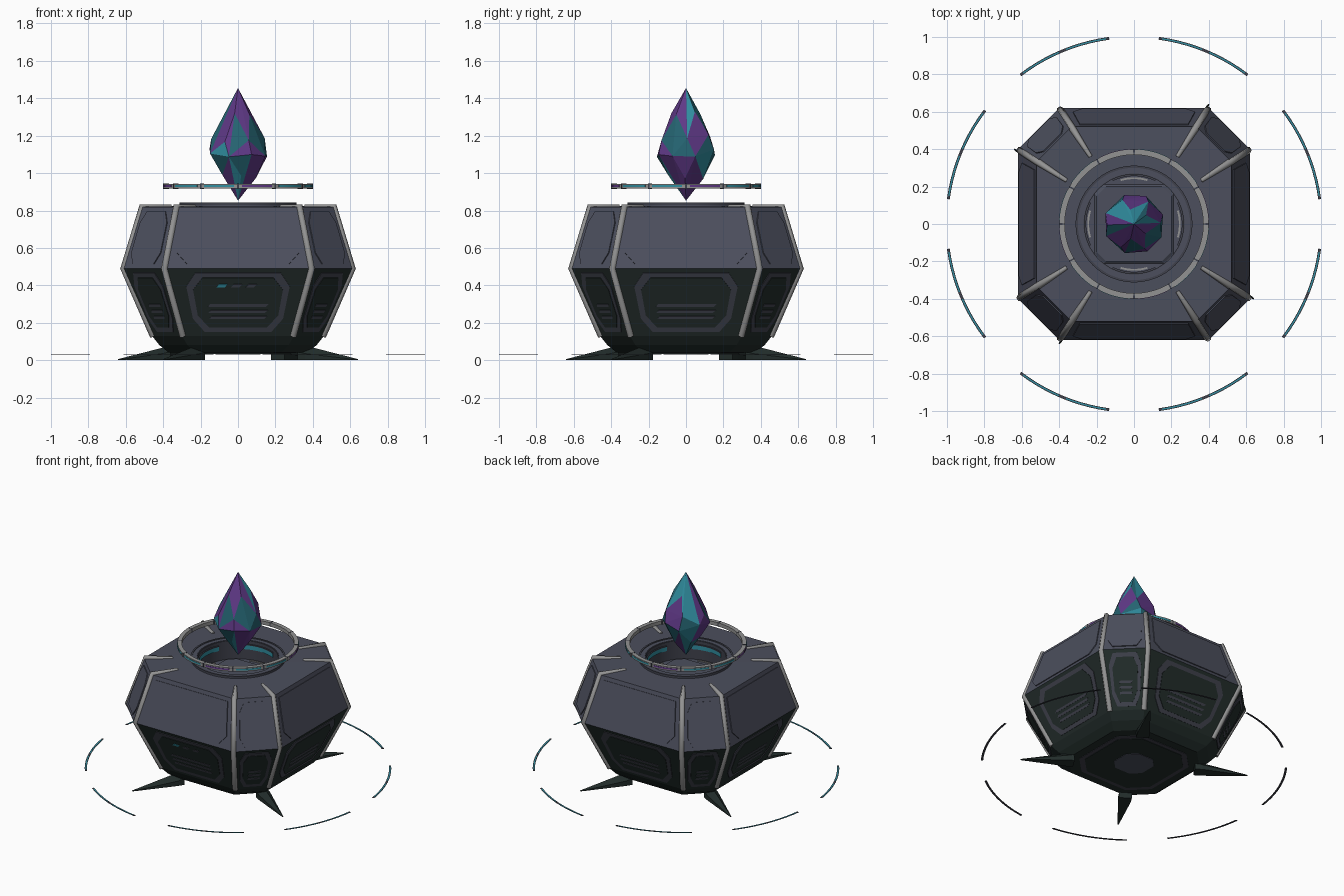
import bpy, bmesh, random
from math import radians, sin, cos, pi
from mathutils import Vector, Matrix

cube = bpy.data.objects.get("Cube")
if cube:
    bpy.data.objects.remove(cube)


def material(name, rgb):
    m = bpy.data.materials.new(name)
    m.use_nodes = True
    col = (*rgb, 1)
    m.diffuse_color = col
    m.node_tree.nodes["Principled BSDF"].inputs["Base Color"].default_value = col
    return m


SLATE = material("slate panel", (0.072, 0.078, 0.110))
TRIM = material("dark slate trim", (0.050, 0.053, 0.072))
HULL = material("dark green hull", (0.016, 0.026, 0.024))
GREY = material("light grey metal", (0.29, 0.29, 0.29))
TEAL = material("teal glow", (0.030, 0.270, 0.350))
DEEP_TEAL = material("deep teal crystal", (0.018, 0.125, 0.165))
PURPLE = material("purple crystal", (0.115, 0.040, 0.240))


def finish(name, bm, *mats, smooth=False):
    bmesh.ops.recalc_face_normals(bm, faces=bm.faces[:])
    me = bpy.data.meshes.new(name)
    bm.to_mesh(me)
    bm.free()
    ob = bpy.data.objects.new(name, me)
    bpy.context.collection.objects.link(ob)
    for m in mats:
        me.materials.append(m)
    if smooth:
        bpy.ops.object.select_all(action='DESELECT')
        ob.select_set(True)
        bpy.context.view_layer.objects.active = ob
        bpy.ops.object.shade_smooth_by_angle(angle=radians(30))
    return ob


def octagon(h, c, z):
    """Square of half-width h whose flat sides end at c."""
    return [Vector(p) for p in ((-c, -h, z), (c, -h, z), (h, -c, z), (h, c, z),
                                (c, h, z), (-c, h, z), (-h, c, z), (-h, -c, z))]


def skin(bm, loops, cap_start=True, cap_end=True):
    """Join closed loops of equal length into a surface."""
    rings = [[bm.verts.new(p) for p in loop] for loop in loops]
    n = len(rings[0])
    for a, b in zip(rings, rings[1:]):
        for i in range(n):
            bm.faces.new((a[i], a[(i + 1) % n], b[(i + 1) % n], b[i]))
    if cap_start:
        bm.faces.new(rings[0][::-1])
    if cap_end:
        bm.faces.new(rings[-1])


def arc(name, r0, r1, z0, z1, a0, a1, mat, step=3):
    """Solid ring segment with a rectangular section."""
    bm = bmesh.new()
    n = max(2, round((a1 - a0) / step))
    loops = []
    for i in range(n + 1):
        a = radians(a0 + (a1 - a0) * i / n)
        loops.append([(r * cos(a), r * sin(a), z) for r, z in
                      ((r0, z0), (r1, z0), (r1, z1), (r0, z1))])
    full = a1 - a0 >= 360
    skin(bm, loops, not full, not full)
    bmesh.ops.remove_doubles(bm, verts=bm.verts[:], dist=1e-5)
    return finish(name, bm, mat, smooth=True)


def plate(name, quad, shape, t, mat):
    """Thin plate on a quad: shape holds u in -1..1 and v in 0..1."""
    bl, br, tr, tl = quad
    nrm = (br - bl).cross(tl - bl).normalized()
    pts = [bl.lerp(br, (u + 1) / 2).lerp(tl.lerp(tr, (u + 1) / 2), v) for u, v in shape]
    bm = bmesh.new()
    skin(bm, [[p - nrm * 0.003 for p in pts], [p + nrm * t for p in pts]])
    return finish(name, bm, mat)


def cut_rect(u, v0, v1, cu, cv, top=True):
    """Rectangle with cut lower corners and, if top, cut upper corners."""
    s = [(-u + cu, v0), (u - cu, v0), (u, v0 + cv)]
    s += [(u, v1 - cv), (u - cu, v1), (-u + cu, v1), (-u, v1 - cv)] if top else [(u, v1), (-u, v1)]
    return s + [(-u, v0 + cv)]


def slash(u0, u1, v, h, lean=0.04):
    return [(u0, v), (u1 - lean, v), (u1, v + h), (u0 + lean, v + h)]


# Eight-sided body with an open well in the top
FOOT, BELLY, WAIST, SHOULDER = (
    octagon(0.37, 0.23, 0.04), octagon(0.46, 0.30, 0.13),
    octagon(0.62, 0.40, 0.49), octagon(0.52, 0.335, 0.82))
bm = bmesh.new()
skin(bm, [FOOT, octagon(0.42, 0.27, 0.08), BELLY, WAIST, SHOULDER,
          octagon(0.28, 0.116, 0.825), octagon(0.28, 0.116, 0.70)])
for f in bm.faces:
    f.material_index = 0 if f.calc_center_median().z > 0.5 else 1
finish("body", bm, SLATE, HULL)

# Panels on each of the eight sides
for i in range(8):
    j = (i + 1) % 8
    wide = i % 2 == 0
    lower = (BELLY[i], BELLY[j], WAIST[j], WAIST[i])
    upper = (WAIST[i], WAIST[j], SHOULDER[j], SHOULDER[i])
    kind = "side" if wide else "corner"
    cu = 0.16 if wide else 0.22
    edge = 0.09 if wide else 0.15
    plate(kind + "_lower_frame", lower, cut_rect(0.74, 0.06, 0.94, cu, 0.2), 0.004, TRIM)
    plate(kind + "_lower_inset", lower, cut_rect(0.74 - edge, 0.13, 0.87, cu, 0.18), 0.007, HULL)
    for k in range(3):
        w = 0.47 if wide else 0.34
        plate(kind + "_vent", lower, slash(-w, w, 0.26 + 0.09 * k, 0.04), 0.009, TRIM)
    u = 0.85 if wide else 0.74
    plate(kind + "_upper_panel", upper, cut_rect(u, 0.07, 0.92, cu, 0.18, not wide), 0.006, SLATE)

# Status lights on the front
front = (BELLY[0], BELLY[1], WAIST[1], WAIST[0])
for k, mat in enumerate((TEAL, TRIM, TRIM)):
    u = -0.31 + 0.21 * k
    plate("status_light", front, slash(u, u + 0.16, 0.73, 0.045), 0.0095, mat)

# Metal ribs over the eight corner edges
for i in range(8):
    cu = bpy.data.curves.new("rib", 'CURVE')
    cu.dimensions = '3D'
    cu.bevel_depth = 0.019
    cu.bevel_resolution = 1
    cu.use_fill_caps = True
    outline = [Vector((p.x * 0.985, p.y * 0.985, p.z)) for p in (BELLY[i], WAIST[i], SHOULDER[i])]
    sp = cu.splines.new('POLY')
    sp.points.add(3)
    for p, q in zip(sp.points, outline + [octagon(0.36, 0.232, 0.822)[i]]):
        p.co = (*q, 1)
    sp.points[3].radius = 0.6
    cu.materials.append(GREY)
    bpy.context.collection.objects.link(bpy.data.objects.new("rib", cu))

# Well: lip, wall, floor and four capped glowing strips
arc("well_lip", 0.27, 0.31, 0.81, 0.838, 0, 360, SLATE)
arc("well_lip_edge", 0.30, 0.312, 0.83, 0.842, 0, 360, TRIM)
arc("well_wall", 0.265, 0.285, 0.70, 0.835, 0, 360, TRIM)
for k in range(4):
    a = 90 * k
    arc("well_glow", 0.258, 0.267, 0.775, 0.805, a - 26, a + 26, TEAL)
    arc("well_glow_cap", 0.256, 0.267, 0.805, 0.811, a - 26, a + 26, TRIM)
    arc("well_light_bar", 0.240, 0.250, 0.70, 0.707, a - 17, a + 17, GREY)
bm = bmesh.new()
skin(bm, [octagon(0.21, 0.16, 0.70), octagon(0.20, 0.15, 0.709)])
finish("well_floor", bm, SLATE)

# Underside panels
for name, h, c, z, mat in (("base_frame", 0.31, 0.19, 0.037, TRIM),
                           ("base_inset", 0.28, 0.17, 0.034, HULL),
                           ("base_hatch", 0.12, 0.06, 0.031, SLATE)):
    bm = bmesh.new()
    skin(bm, [octagon(h, c, z), octagon(h, c, 0.042)])
    finish(name, bm, mat)

# Four spiked feet, turned off the diagonals
for k in range(4):
    rot = Matrix.Rotation(radians(90 * k - 32), 4, 'Z')
    bm = bmesh.new()
    loops = [[rot @ Vector(p) for p in ((r, -w, 0), (r, w, 0), (r, w, e), (r, 0, h), (r, -w, e))]
             for r, w, e, h in ((0.40, 0.042, 0.045, 0.08), (0.45, 0.042, 0.035, 0.072),
                                (0.755, 0.004, 0.002, 0.006))]
    skin(bm, loops)
    finish("foot", bm, HULL)

# Floating ring with narrow coloured strips between joints
arc("floating_ring", 0.37, 0.399, 0.917, 0.943, 0, 360, GREY)
for k in range(12):
    a = 30 * k
    arc("ring_strip", 0.392, 0.401, 0.925, 0.936, a + 3, a + 27, PURPLE if k % 3 == 0 else TEAL)
    arc("ring_joint", 0.369, 0.400, 0.916, 0.944, a - 0.6, a + 0.6, TRIM)

# Ground halo of eight arcs, each with two glowing stretches
for k in range(4):
    for a in (90 * k + 7.6, 90 * k + 52.7):
        arc("halo_arc", 0.994, 1.009, 0.0275, 0.0290, a, a + 29.7, TRIM)
        for b in (a + 1, a + 16):
            arc("halo_glow", 0.998, 1.005, 0.0285, 0.0300, b, b + 12.7, TEAL)

# Faceted crystal
random.seed(7)
bm = bmesh.new()
cloud = [(0, 0, 0.853), (0, 0, 1.455)]
for ring, (z, r, n) in enumerate(((0.99, 0.095, 5), (1.11, 0.163, 8), (1.19, 0.143, 6), (1.31, 0.080, 5))):
    for i in range(n):
        a = 2 * pi * (i + 0.5 * ring + random.uniform(-0.12, 0.12)) / n
        cloud.append((r * cos(a), r * sin(a), z + random.uniform(-0.025, 0.025)))
bmesh.ops.convex_hull(bm, input=[bm.verts.new(p) for p in cloud])
for f in bm.faces:
    f.material_index = random.choices((0, 1, 2), (2, 3, 5))[0]
finish("crystal", bm, TEAL, DEEP_TEAL, PURPLE)
